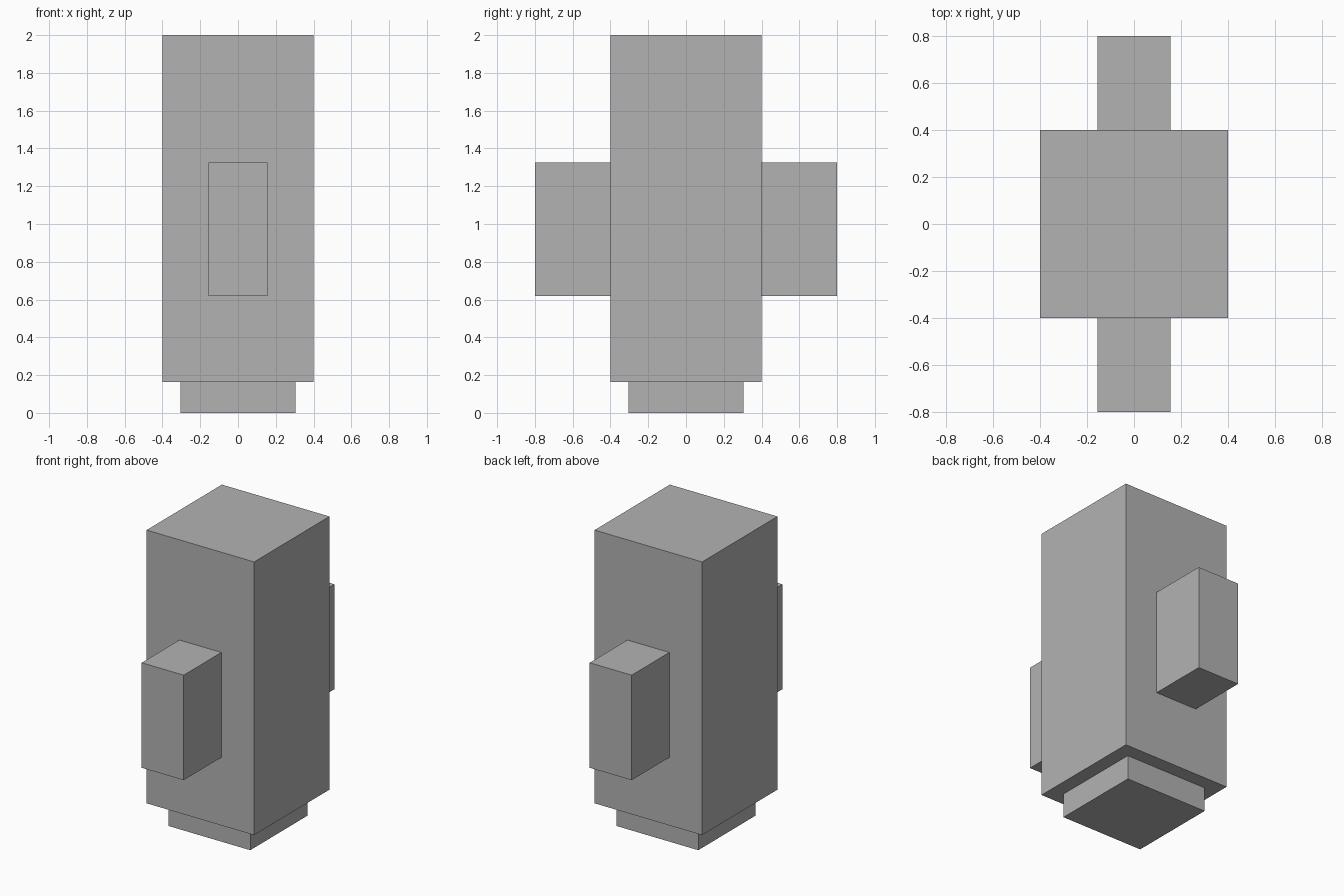
import bpy
import bmesh
from mathutils import Matrix, Vector

default_cube = bpy.data.objects.get("Cube")
if default_cube:
    bpy.data.objects.remove(default_cube, do_unlink=True)

# Single flat grey
grey = bpy.data.materials.new("plain_grey")
grey.use_nodes = True
colour = (0.45, 0.45, 0.45, 1)
grey.diffuse_color = colour
grey.node_tree.nodes["Principled BSDF"].inputs["Base Color"].default_value = colour


def box(name, low, high):
    """Flat-faced box spanning two opposite corners."""
    low, high = Vector(low), Vector(high)
    bm = bmesh.new()
    place = Matrix.Translation((low + high) / 2) @ Matrix.Diagonal((*(high - low), 1))
    bmesh.ops.create_cube(bm, size=1, matrix=place)
    mesh = bpy.data.meshes.new(name)
    bm.to_mesh(mesh)
    bm.free()
    mesh.materials.append(grey)
    obj = bpy.data.objects.new(name, mesh)
    bpy.context.collection.objects.link(obj)
    return obj


body, base, arm = 0.4, 0.305, 0.156
base_top, arm_bottom, arm_top = 0.163, 0.62, 1.326

# Tall body on a narrower square base
box("body", (-body, -body, base_top), (body, body, 2))
box("base", (-base, -base, 0), (base, base, base_top))

# Matching blocks on the front and back
box("front_block", (-arm, -0.8, arm_bottom), (arm, -body, arm_top))
box("back_block", (-arm, body, arm_bottom), (arm, 0.8, arm_top))
